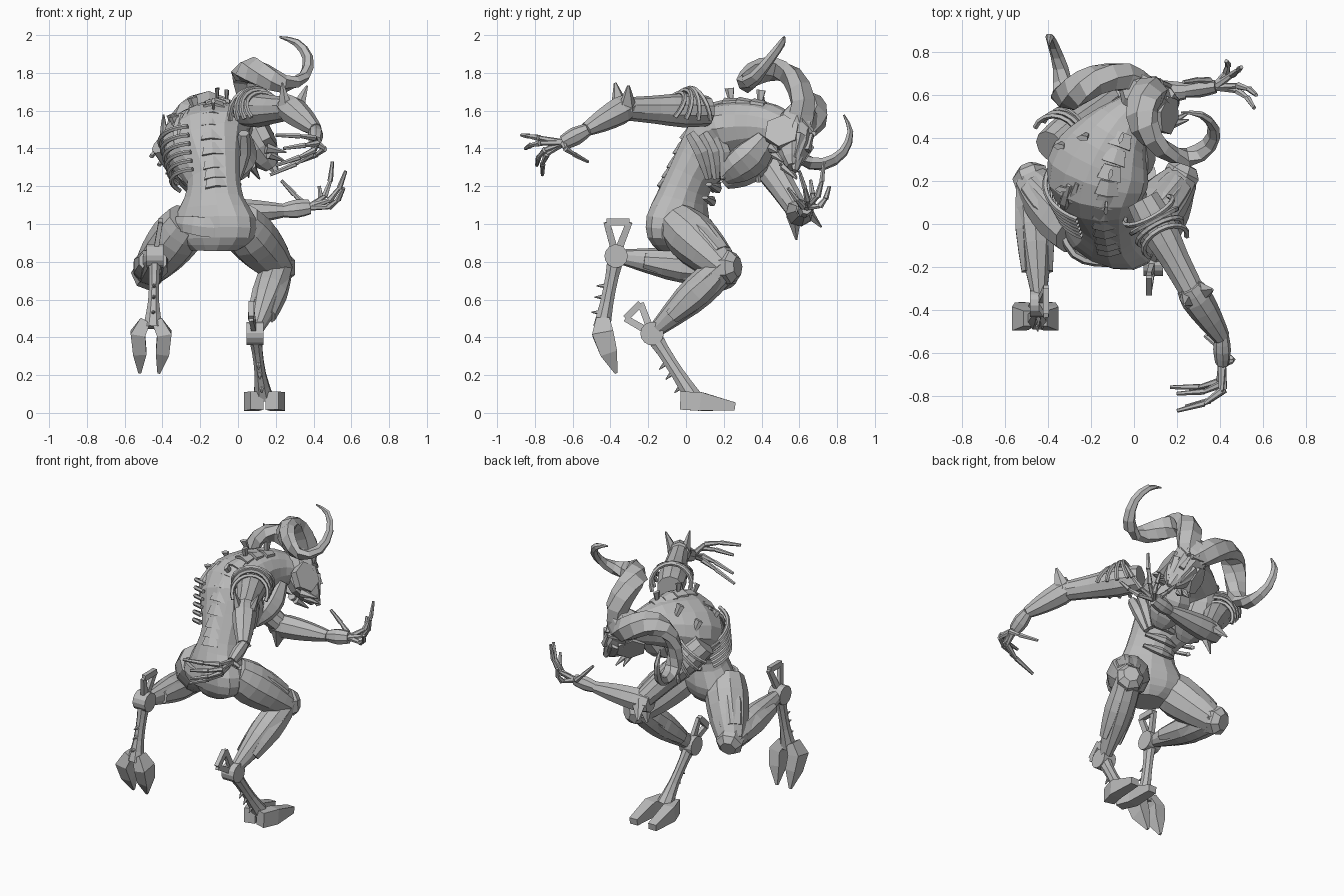
import bpy, bmesh, math
from mathutils import Vector

cube = bpy.data.objects.get("Cube")
if cube:
    bpy.data.objects.remove(cube)

grey = bpy.data.materials.new("plain grey")
grey.use_nodes = True
grey.diffuse_color = (0.5, 0.5, 0.5, 1)
grey.node_tree.nodes["Principled BSDF"].inputs["Base Color"].default_value = (0.5, 0.5, 0.5, 1)


def V(*p):
    """Point given in hundredths of a unit."""
    return Vector(p) / 100


def finish(name, bm):
    bmesh.ops.recalc_face_normals(bm, faces=bm.faces)
    mesh = bpy.data.meshes.new(name)
    bm.to_mesh(mesh)
    bm.free()
    mesh.materials.append(grey)
    obj = bpy.data.objects.new(name, mesh)
    bpy.context.collection.objects.link(obj)
    return obj


def spline(points, steps):
    """Smooth path through points of any dimension."""
    pts = [2 * points[0] - points[1], *points, 2 * points[-1] - points[-2]]
    path = []
    for a, b, c, d in zip(pts, pts[1:], pts[2:], pts[3:]):
        for i in range(steps):
            t = i / steps
            path.append(b + (c - a) * (t / 2) + (2 * a - 5 * b + 4 * c - d) * (t * t / 2)
                        + (3 * b - a - 3 * c + d) * (t ** 3 / 2))
    return path + [points[-1]]


def loft(name, rings, ref=(1, 0, 0), sides=10, steps=2):
    """Skin over rings (x, y, z, half width along ref, half depth)."""
    path = spline([V(*r) for r in rings], steps)
    centres = [Vector(p[:3]) for p in path]
    bm = bmesh.new()
    loops = []
    for i, p in enumerate(path):
        along = (centres[min(i + 1, len(path) - 1)] - centres[max(i - 1, 0)]).normalized()
        u = Vector(ref) - along * along.dot(Vector(ref))
        u.normalize()
        v = along.cross(u)
        loops.append([bm.verts.new(centres[i] + u * max(p[3], .002) * math.cos(a) + v * max(p[4], .002) * math.sin(a))
                      for a in (math.tau * (k + .5) / sides for k in range(sides))])
    for low, high in zip(loops, loops[1:]):
        for k in range(sides):
            j = (k + 1) % sides
            bm.faces.new((low[k], low[j], high[j], high[k]))
    bm.faces.new(loops[0])
    bm.faces.new(loops[-1])
    return finish(name, bm)


def rod(name, a, b, r1, r2, ref=(.3, .2, .9), flat=1, sides=6):
    """Straight tapering bar between two points."""
    rings = [(*(a * 100), r1, r1 * flat), (*(b * 100), r2, r2 * flat)]
    return loft(name, rings, ref, sides, 1)


def hoop(name, centre, axis, radius, tube, start, end, squash=1, ref=(0, 0, 1)):
    """Curved tube around an axis."""
    axis = axis.normalized()
    u = (Vector(ref) - axis * axis.dot(Vector(ref))).normalized()
    v = axis.cross(u)
    rings = []
    for i in range(13):
        a = math.radians(start + (end - start) * i / 12)
        p = centre * 100 + (u * math.cos(a) + v * math.sin(a) * squash) * radius
        rings.append((*p, tube, tube))
    return loft(name, rings, axis, 5, 1)


def disc(name, centre, axis, radius, depth, sides=14):
    axis = axis.normalized() * depth
    rod(name, centre - axis, centre + axis, radius, radius, (.2, .5, .9), 1, sides)


# Torso: pelvis, waist, chest and neck, leaning forward
loft("torso", [(-13, -5, 86, 13, 9), (-13, -5, 92, 23, 13), (-13, -4, 102, 24, 15), (-13, -2, 113, 17, 13),
               (-13, 2, 124, 15, 12), (-16, 10, 136, 20, 14), (-18, 18, 145, 24, 17), (-15, 29, 149, 24, 16),
               (-9, 41, 151, 17, 14), (-2, 50, 150, 11, 11), (4, 56, 149, 8, 8)], (.85, -.42, .22), 14)
for name, x, tilt in (("left_chest_plate", -23, 12), ("right_chest_plate", -3, 4)):
    loft(name, [(x, 20, 126 - tilt / 3, 5, 4), (x + 1, 27, 131 - tilt / 3, 11, 8),
                (x + 2, 36, 138 - tilt / 3, 12, 9), (x + 4, 43, 146, 7, 5)], (.8, -.5, .2), 8)
for i in range(3):
    loft("belly_plate", [(-20, 12 + i * 2, 112 + i * 7, 1, 2), (-10, 14 + i * 3, 112 + i * 7, 3, 2),
                         (1, 10 + i * 2, 114 + i * 7, 1, 2)], (0, 0, 1), 6)
# Flank muscles under the right arm, bare ribs and shoulder blade on the left
for i in range(3):
    loft("flank_muscle", [(3 - i, 2 + i * 7, 148, 3, 3), (3 - i, 8 + i * 6, 138, 4, 4), (0, 12 + i * 4, 124, 2, 2)],
         (0, 1, .3), 6)
for i in range(6):
    hoop("left_rib", V(-16, 6 + i * 2.4, 121 + i * 4), Vector((.1, .5, .85)), 15.5 + i, 1.3,
         225, 330, 1.25, (.1, -.9, .4))
for i in range(3):
    loft("shoulder_blade", [(-32 + i * 4, 7 + i, 142 + i * 3, 2, 1), (-32 + i * 4, 10 + i, 150 + i * 3, 3, 2),
                            (-30 + i * 4, 18 + i, 158 + i * 2, 1.5, 1)], (1, 0, 0), 6)

# Spine blocks, some carrying flared spikes
spine = spline([V(-12, -11, 122), V(-13, -6, 132), V(-14, 1, 147), V(-13, 11, 159), V(-11, 24, 164), V(-6, 39, 163)], 2)
for i, p in enumerate(spine):
    along = (spine[min(i + 1, len(spine) - 1)] - spine[max(i - 1, 0)]).normalized()
    out = Vector((1, 0, 0)).cross(along).normalized()
    if out.dot(p - V(-12, 20, 135)) < 0:
        out = -out
    rod("vertebra", p - along * .035, p + along * .035, 6.5, 4.5, (1, 0, 0), .5, 6)
    if i in (6, 8, 10):
        rod("spine_spike", p, p + out * .08, 1.2, 2.8, along, .4, 5)
for x, y, z in ((-33, 38, 151), (-22, 42, 160), (-32, 18, 150)):
    rod("back_spike", V(x, y, z), V(x - 2, y - 2, z + 7), 1.5, 3, (1, 0, 0), .5, 5)

# Hip guards
loft("pelvis_skirt", [(-37, 4, 101, 2, 2), (-28, -14, 100, 5, 2), (-13, -18, 98, 6, 2), (2, -14, 100, 5, 2),
                      (11, 4, 101, 2, 2)], (0, 0, 1), 6, 3)

# Head frame: side axis, facing axis and crown axis
side = Vector((.76, -.39, .51)).normalized()
face = Vector((.45, .85, -.15))
face = (face - side * face.dot(side)).normalized()
crown = side.cross(face)
skull = V(8, 58, 146)


def on_head(a, b, c):
    return skull + (side * a + face * b + crown * c) / 100


loft("head", [(*(on_head(0, f, c) * 100), w, d) for f, c, w, d in
              ((6, -18, 4, 3), (4, -14, 7, 6), (1, -7, 10, 10), (-2, 1, 11, 11), (-2, 9, 11, 11), (-2, 15, 9, 9),
               (-3, 19, 5, 5))], side, 8, 1)
rod("nose", on_head(0, 9, 3), on_head(0, 10, -7), 1, 2.4, side, 1, 4)
rod("jaw", on_head(0, 6, -12), on_head(0, 8, -20), 5, 2, side, .7, 6)
for s in (-1, 1):
    rod("brow", on_head(s, 9, 4), on_head(s * 9, 4, 8), 1.6, 1, face, 1, 5)
    rod("cheek", on_head(s * 6, 6, -1), on_head(s * 4, 7, -14), 3, 1, side, 1, 5)
    disc("ear_plate", on_head(s * 9, -3, -3), side + face * s * .3, 9.5, .025, 6)
    rod("collar_spike", on_head(s * 7, -6, -12), on_head(s * 13, 2, -17), 3, .4)
    rod("collar_spike", on_head(s * 6, -4, -15), on_head(s * 9, 5, -20), 2.5, .4)

# Horns: one spiral, the other mirrored across the head
horn = [(7, 60, 152, 7, 8), (8, 62, 165, 8, 7), (4, 56, 178, 8, 6), (5, 45, 182, 8, 5), (13, 35, 179, 7, 4.5),
        (25, 31, 174, 5.5, 3.5), (35, 37, 178, 4, 3), (37, 45, 188, 3, 2.4), (31, 51, 196, 2.2, 1.6),
        (22, 52, 199, .5, .5)]
flipped = []
for x, y, z, w, d in horn:
    p = V(x, y, z)
    flipped.append((*((p - side * 2 * (p - skull).dot(side)) * 100), w, d))
loft("right_horn", horn, side, 6)
loft("left_horn", flipped, side, 6)


def arm(name, shoulder, elbow, wrist, spur):
    """Shoulder hoops, upper arm, elbow spurs and forearm."""
    upper, lower = elbow - shoulder, wrist - elbow
    at = lambda a, d, t: tuple((a + d * t) * 100)
    loft(name + "_upper_arm", [(*at(shoulder, upper, -.2), 8, 8), (*at(shoulder, upper, .15), 9, 9),
                               (*at(shoulder, upper, .55), 7.5, 7), (*at(shoulder, upper, 1), 6, 6)], (.2, .3, 1))
    loft(name + "_forearm", [(*at(elbow, lower, -.2), 6, 6), (*at(elbow, lower, .1), 7.5, 7.5),
                             (*at(elbow, lower, .6), 6, 6), (*at(elbow, lower, 1), 3.6, 4)], (.2, .3, 1), 8)
    for i in range(4):
        hoop(name + "_shoulder_hoop", shoulder + upper * (-.06 + i * .13), upper + Vector((0, 0, .14 * (i - 1))),
             12.5 - i * .5, 1.3, -115, 115)
    across = upper.cross(spur).normalized()
    for k in (-1, 1):
        base = elbow + across * k * .035
        rod(name + "_elbow_spur", base, base + spur + across * k * .04, 6, .8, upper, .6, 5)


def hand(name, wrist, knuckle, bend, tips):
    """Palm with long jointed fingers."""
    middle = wrist.lerp(knuckle, .5)
    loft(name + "_palm", [(*(wrist * 100), 3.4, 3.2), (*(middle * 100), 5, 4), (*(knuckle * 100), 4, 3)], (.3, .3, 1), 8)
    for tip in tips:
        tip = V(*tip)
        joints = [knuckle.lerp(tip, t) + bend * k for t, k in ((0, 0), (.4, 1), (.7, .8), (1, 0))]
        for a, b, r in zip(joints, joints[1:], (2, 1.8, 1.5)):
            rod(name + "_finger", a, b, r, r * .6)


arm("right", V(8, 4, 160), V(28, -33, 161), V(41, -53, 150), V(2, -1, 13))
hand("right", V(41, -52, 150), V(41, -65, 143), V(8, -4, 1),
     [(20, -87, 147), (24, -85, 140), (20, -79, 131), (17, -76, 126), (33, -52, 133)])
arm("left", V(-34, 40, 137), V(-9, 60, 106), V(24, 62, 107), V(-4, 5, -11))
hand("left", V(23, 62, 107), V(38, 64, 109), V(3, 2, -4),
     [(50, 73, 133), (57, 60, 128), (56, 54, 119), (43, 76, 120), (23, 66, 123)])


def leg(name, hip, knee, ankle, heel, spur_a, spur_b, toes):
    """Thigh, knee guard, shin, ankle disc with forked spur, foot bone and split hoof."""
    thigh, shin, bone = knee - hip, ankle - knee, heel - ankle
    at = lambda a, d, t: tuple((a + d * t) * 100)
    loft(name + "_thigh", [(*at(hip, thigh, -.15), 12, 11), (*at(hip, thigh, .2), 13.5, 13.5), (*at(hip, thigh, .65), 12, 11.5),
                           (*at(hip, thigh, 1.05), 8.5, 8)])
    loft(name + "_shin", [(*at(knee, shin, -.08), 8, 7), (*at(knee, shin, .2), 9, 9), (*at(knee, shin, .5), 8, 8.5),
                          (*at(knee, shin, .95), 3.5, 4)])
    front = (thigh.normalized() - shin.normalized()).normalized()
    up = Vector((0, 0, 1))
    loft(name + "_thigh_plate", [(*at(hip + up * .04, thigh, .2), 9, 9), (*at(hip + up * .035, thigh, .5), 11, 10),
                                 (*at(hip + up * .03, thigh, .9), 9, 8)], sides=8)
    loft(name + "_knee_guard", [(*at(knee, front, -.03), 8.5, 9), (*at(knee, front, .05), 8.5, 9),
                                (*at(knee, front, .085), 5, 5.5)], sides=7, steps=1)
    for s in (-1, 1):
        offset = Vector((s * .055, 0, 0)) + front * .01
        loft(name + "_shin_plate", [(*at(knee + offset, shin, .12), 3, 5), (*at(knee + offset, shin, .4), 4, 7),
                                    (*at(knee + offset, shin, .75), 2, 4)], sides=6)
    disc(name + "_ankle_joint", ankle, Vector((1, 0, 0)), 6.2, .045)
    for tip in (spur_a, spur_b):
        rod(name + "_spur_prong", ankle.lerp(tip, .2), tip, 1.8, 1.6, (1, 0, 0), 1.5, 4)
    rod(name + "_spur_bar", spur_a, spur_b, 2, 2, (1, 0, 0), 1.3, 4)
    loft(name + "_foot_bone", [(*at(ankle, bone, 0), 4, 5), (*at(ankle, bone, .3), 3, 3.8), (*at(ankle, bone, .7), 3.2, 3.8),
                               (*at(ankle, bone, 1.08), 5.5, 5)], sides=8)
    back = Vector((1, 0, 0)).cross(bone).normalized()
    back = back if back.y < 0 else -back
    for t in (.45, .62, .85):
        base = ankle + bone * t
        rod(name + "_foot_spike", base, base + back * .07 + bone * .04, 2, .3)
    for toe in toes:
        loft(name + "_hoof", toe, sides=4, steps=1)


leg("right", V(3, -2, 98), V(21, 20, 77), V(9, -18, 42), V(13, 2, 11), V(7, -32, 50), V(7, -24, 58),
    [[(14 + s * 4, -2, 6.5, 5, 6.8), (14 + s * 7, 8, 6, 5.5, 7), (14 + s * 7, 26, 3.4, 4, 3)] for s in (-1, 1)])
leg("left", V(-29, -1, 98), V(-47, 19, 75), V(-44, -37, 83), V(-45, -44, 48), V(-41, -42, 101), V(-41, -30, 101),
    [[(-46 + s * 3, -44, 49, 4, 5), (-46 + s * 7, -44, 42, 5.5, 8), (-46 + s * 6, -41, 32, 5, 6.5),
      (-47 + s * 5, -37, 21, 1, 1)] for s in (-1, 1)])
